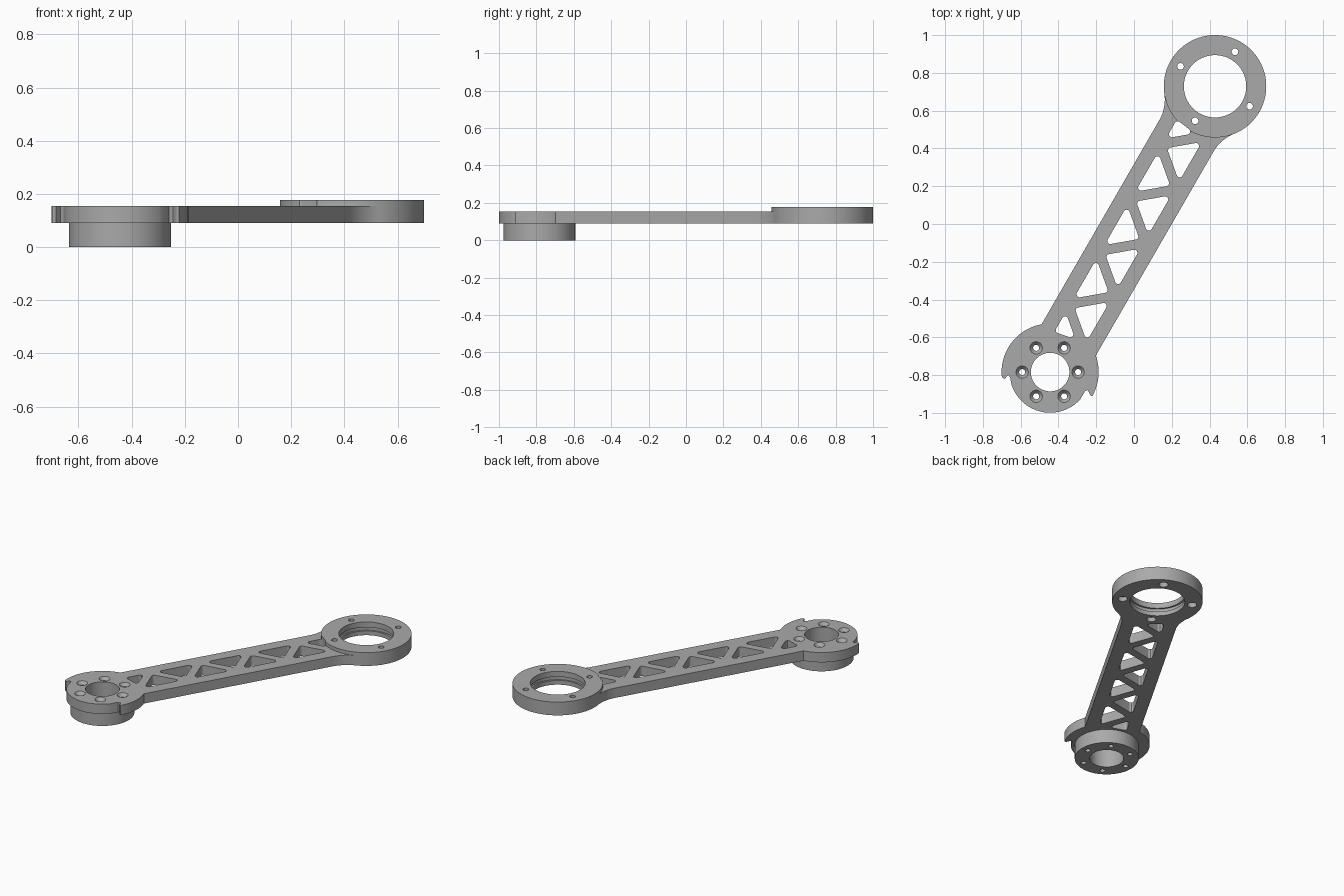
import bpy, bmesh, math
from mathutils import Vector

if "Cube" in bpy.data.objects:
    bpy.data.objects.remove(bpy.data.objects["Cube"])

# Layout: hub centre, ring centre, and the beam axis between them (60 degrees)
HUB, RING = Vector((-0.444, -0.784)), Vector((0.429, 0.729))
L = (RING - HUB).length
U = (RING - HUB).normalized()
V = Vector((-U.y, U.x))
Z0, Z1, Z2 = 0.09, 0.155, 0.178
HALF = 0.166


def beam(u, v):
    return HUB + U * u + V * v


def arc(c, r, a0, a1, n):
    return [Vector((c[0] + r * math.cos(math.radians(a0 + (a1 - a0) * i / n)),
                    c[1] + r * math.sin(math.radians(a0 + (a1 - a0) * i / n)))) for i in range(n + 1)]


def rounded(pts, r, n=6):
    """Round every corner of a polygon."""
    out = []
    for i, p in enumerate(pts):
        a = (pts[i - 1] - p).normalized()
        b = (pts[(i + 1) % len(pts)] - p).normalized()
        half = a.angle(b) / 2
        c = p + (a + b).normalized() * r / math.sin(half)
        s, e = p + a * r / math.tan(half) - c, p + b * r / math.tan(half) - c
        for k in range(n + 1):
            d = s.lerp(e, k / n)
            out.append(c + d.normalized() * r)
    return out


def prism(bm, pts, z0, z1):
    n = len(pts)
    lo = [bm.verts.new((p.x, p.y, z0)) for p in pts]
    hi = [bm.verts.new((p.x, p.y, z1)) for p in pts]
    bm.faces.new(lo)
    bm.faces.new(hi)
    for i in range(n):
        bm.faces.new((lo[i], lo[(i + 1) % n], hi[(i + 1) % n], hi[i]))


def lathe(bm, c, profile, n=32):
    """Closed solid turned about a vertical axis from (radius, z) pairs."""
    rows = [[bm.verts.new((p.x, p.y, z)) for p in arc(c, r, 0, 360, n)[:-1]] for r, z in profile]
    bm.faces.new(rows[0])
    bm.faces.new(rows[-1])
    for a, b in zip(rows, rows[1:]):
        for i in range(n):
            j = (i + 1) % n
            bm.faces.new((a[i], a[j], b[j], b[i]))


def make(name, bm):
    bmesh.ops.recalc_face_normals(bm, faces=bm.faces)
    me = bpy.data.meshes.new(name)
    bm.to_mesh(me)
    bm.free()
    ob = bpy.data.objects.new(name, me)
    bpy.context.collection.objects.link(ob)
    return ob


# Arm plate outline: beam, fillets into the ring, hub with two stop notches
rf, rr = 0.22, 0.271
uc = L - math.sqrt((rr + rf) ** 2 - (HALF + rf) ** 2)
end = math.degrees(math.atan2(HALF + rf, L - uc))
fillet = [(p.x, p.y) for p in arc((uc, -(HALF + rf)), rf, 90, end, 12)]
side = fillet + [(L, -0.2)]
outline = [beam(u, v) for u, v in side]
outline += [beam(L + 0.1, 0)]
outline += [beam(u, -v) for u, v in reversed(side)]


def notch(pts):
    return [HUB + Vector(p) for p in pts]


outline += arc(HUB, 0.257, 100.2, 186, 24)
outline += notch([(-0.24, -0.037), (-0.223, -0.015), (-0.212, -0.027)])
outline += arc(HUB, 0.215, 197, 318, 32)
outline += notch([(0.185, -0.1), (0.2, -0.095), (0.212, -0.122)])
outline += arc(HUB, 0.257, 330, 379.8, 14)
bm = bmesh.new()
prism(bm, outline, Z0, Z1)
arm = make("arm_plate", bm)

# Bearing ring and lower hub boss
bm = bmesh.new()
lathe(bm, RING, [(0.2712, Z0), (0.2712, Z2)], 96)
ring = make("bearing_ring", bm)
bm = bmesh.new()
lathe(bm, HUB, [(0.192, 0), (0.192, 0.12)], 80)
boss = make("hub_boss", bm)

# Cutter: truss windows, bores and screw holes
bm = bmesh.new()
windows = []
for k in range(7):
    s = -1 if k % 2 == 0 else 1
    u = 0.358 + 0.163 * k
    windows.append([(u - 0.121, s * 0.087), (u + 0.121, s * 0.087), (u, -s * 0.057)])
windows.append([(0.195, 0.087), (0.316, 0.087), (0.218, -0.028)])
windows.append([(1.378, 0.087), (1.492, 0.087), (1.477, -0.03)])
for w in windows:
    prism(bm, rounded([beam(*p) for p in w], 0.016), 0.0, 0.3)
lathe(bm, RING, [(0.165, -0.1), (0.165, 0.118), (0.176, 0.118), (0.176, 0.142),
                 (0.165, 0.142), (0.165, 0.3)], 80)
lathe(bm, HUB, [(0.102, -0.1), (0.102, 0.3)], 64)
for c in arc(HUB, 0.148, 0, 300, 5):
    lathe(bm, c, [(0.016, -0.1), (0.016, 0.135), (0.033, Z1), (0.033, 0.3)], 24)
for c in arc(RING, 0.211, 60, 330, 3):
    lathe(bm, c, [(0.028, -0.1), (0.028, 0.12), (0.0175, 0.12), (0.0175, 0.3)], 24)
cutter = make("hole_cutter", bm)

# Join the solids and cut the holes
for ob, op in ((ring, 'UNION'), (boss, 'UNION'), (cutter, 'DIFFERENCE')):
    m = arm.modifiers.new(op.lower(), 'BOOLEAN')
    m.object, m.operation, m.solver = ob, op, 'EXACT'
bpy.context.view_layer.objects.active = arm
arm.select_set(True)
for m in list(arm.modifiers):
    bpy.ops.object.modifier_apply(modifier=m.name)
for ob in (ring, boss, cutter):
    bpy.data.objects.remove(ob)

mat = bpy.data.materials.new("machined_grey")
mat.diffuse_color = (0.4, 0.4, 0.4, 1)
mat.use_nodes = True
mat.node_tree.nodes["Principled BSDF"].inputs["Base Color"].default_value = mat.diffuse_color
arm.data.materials.clear()
arm.data.materials.append(mat)
for p in arm.data.polygons:
    p.material_index = 0
bpy.ops.object.shade_smooth_by_angle(angle=math.radians(30))
